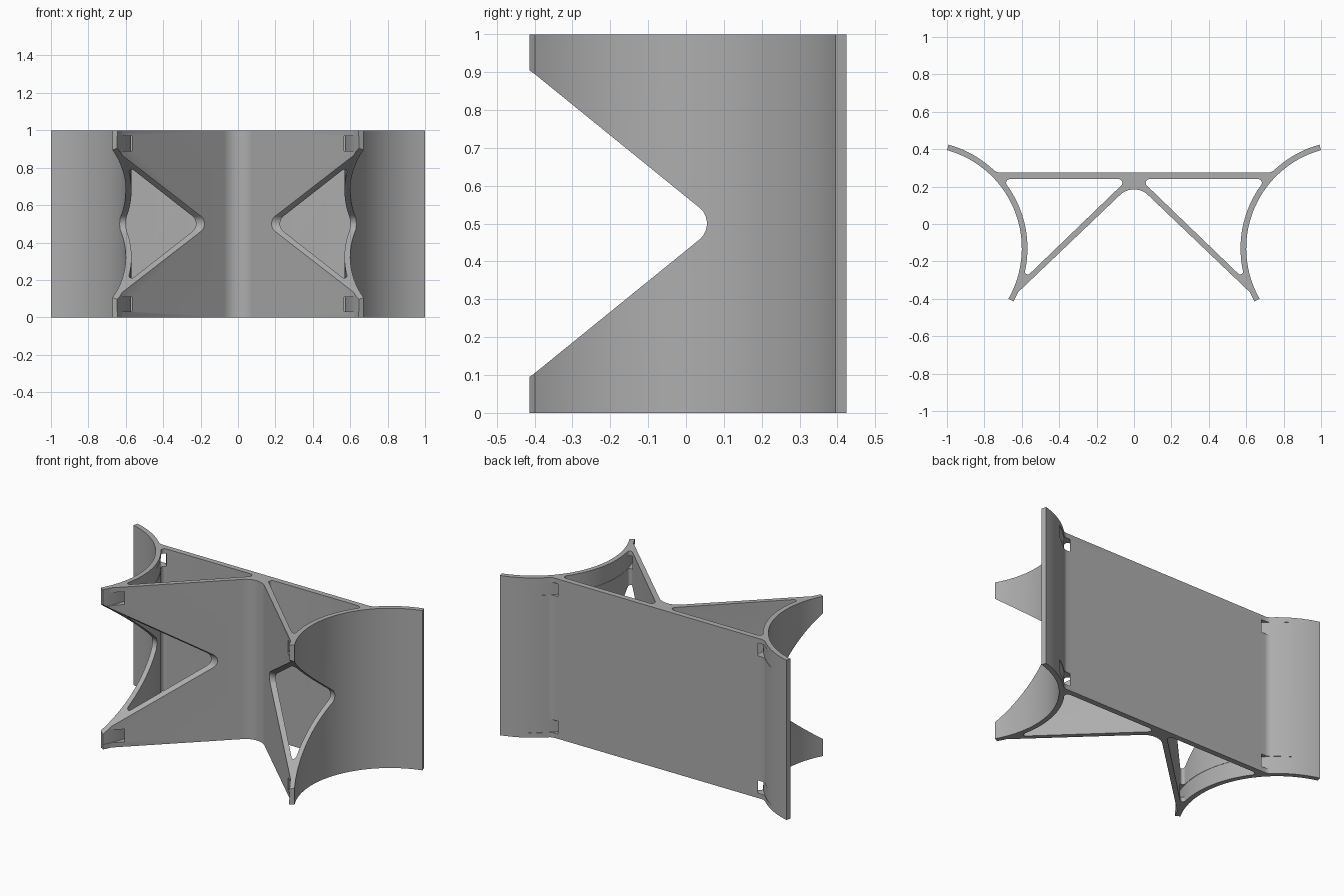
import bpy, bmesh, math
from math import cos, sin, radians

if "Cube" in bpy.data.objects:
    bpy.data.objects.remove(bpy.data.objects["Cube"])

CX, CY = 1.1445, -0.13      # centre of each curved cradle
R_IN, R_OUT = 0.5445, 0.575


def arc(cx, cy, r, a0, a1, n=8):
    return [(cx + r * cos(radians(a0 + (a1 - a0) * i / n)),
             cy + r * sin(radians(a0 + (a1 - a0) * i / n))) for i in range(n + 1)]


def flip(points):
    return [(-x, y) for x, y in reversed(points)]


def prism(name, points, low, high, place=lambda a, b, h: (a, b, h)):
    """Extrude a closed 2D profile from low to high."""
    bm = bmesh.new()
    face = bm.faces.new([bm.verts.new(place(a, b, low)) for a, b in points])
    made = bmesh.ops.extrude_face_region(bm, geom=[face])
    verts = [g for g in made["geom"] if isinstance(g, bmesh.types.BMVert)]
    shift = [p - q for p, q in zip(place(0, 0, high), place(0, 0, low))]
    bmesh.ops.translate(bm, verts=verts, vec=shift)
    bmesh.ops.recalc_face_normals(bm, faces=bm.faces)
    mesh = bpy.data.meshes.new(name)
    bm.to_mesh(mesh)
    bm.free()
    obj = bpy.data.objects.new(name, mesh)
    bpy.context.collection.objects.link(obj)
    return obj


def cut(body, cutter):
    cutter.hide_render = True
    mod = body.modifiers.new("cut", "BOOLEAN")
    mod.operation, mod.solver, mod.object = "DIFFERENCE", "EXACT", cutter
    bpy.context.view_layer.objects.active = body
    bpy.ops.object.modifier_apply(modifier=mod.name)
    bpy.data.objects.remove(cutter)


# Bracket outline: back plate, wing, cradle, front leg and centre fillet
half = (arc(0.716, 0.325, 0.05, 270, 313.2, 5)
        + arc(CX, CY, R_OUT, 133.2, 105.4, 10)
        + arc(CX, CY, R_IN, 105.4, 209.6, 40)
        + arc(CX, CY, R_OUT, 209.6, 204.1, 3)
        + arc(0, 0.077, 0.108, 46, 90, 8))
bracket = prism("cradle_bracket", half + flip(half)[1:], 0, 1)

# Rounded triangular pockets
pocket = (arc(0.6635, 0.22, 0.02, 90, -36)
          + arc(CX, CY, R_OUT, 144, 192.2, 24)[1:-1]
          + arc(0.5678, -0.2548, 0.015, 12.2, -134)
          + arc(0.0825, 0.22, 0.02, 226, 90))
for shape in (pocket, flip(pocket)):
    cut(bracket, prism("pocket_cutter", shape, -0.1, 1.1))

# V-shaped notch with rounded tip and lips, across the front
lip = [(-0.7, 0.43), (-0.425, 0.43), (-0.422, 0.415), (-0.414, 0.405), (-0.402, 0.397)]
tip = [(0.038, 0.04), (0.046, 0.031), (0.052, 0.019), (0.055, 0.006)]
upper = lip + tip
notch = [(y, 0.5 + h) for y, h in upper] + [(y, 0.5 - h) for y, h in reversed(upper)]
cut(bracket, prism("notch_cutter", notch, -1.2, 1.2, lambda a, b, h: (h, a, b)))

# Curved strap slots behind each cradle, near both ends
slot = arc(CX, CY, 0.573, 122, 218, 40) + arc(CX, CY, 0.607, 218, 122, 40)
for shape in (slot, flip(slot)):
    for low in (0.03, 0.89):
        cut(bracket, prism("slot_cutter", shape, low, low + 0.08))

# Single grey material
grey = bpy.data.materials.new("plain_grey")
grey.use_nodes = True
color = (0.42, 0.42, 0.42, 1)
grey.diffuse_color = color
grey.node_tree.nodes["Principled BSDF"].inputs["Base Color"].default_value = color
bracket.data.materials.clear()
bracket.data.materials.append(grey)

bpy.ops.object.select_all(action="DESELECT")
bracket.select_set(True)
bpy.context.view_layer.objects.active = bracket
bpy.ops.object.shade_smooth_by_angle(angle=radians(25))
